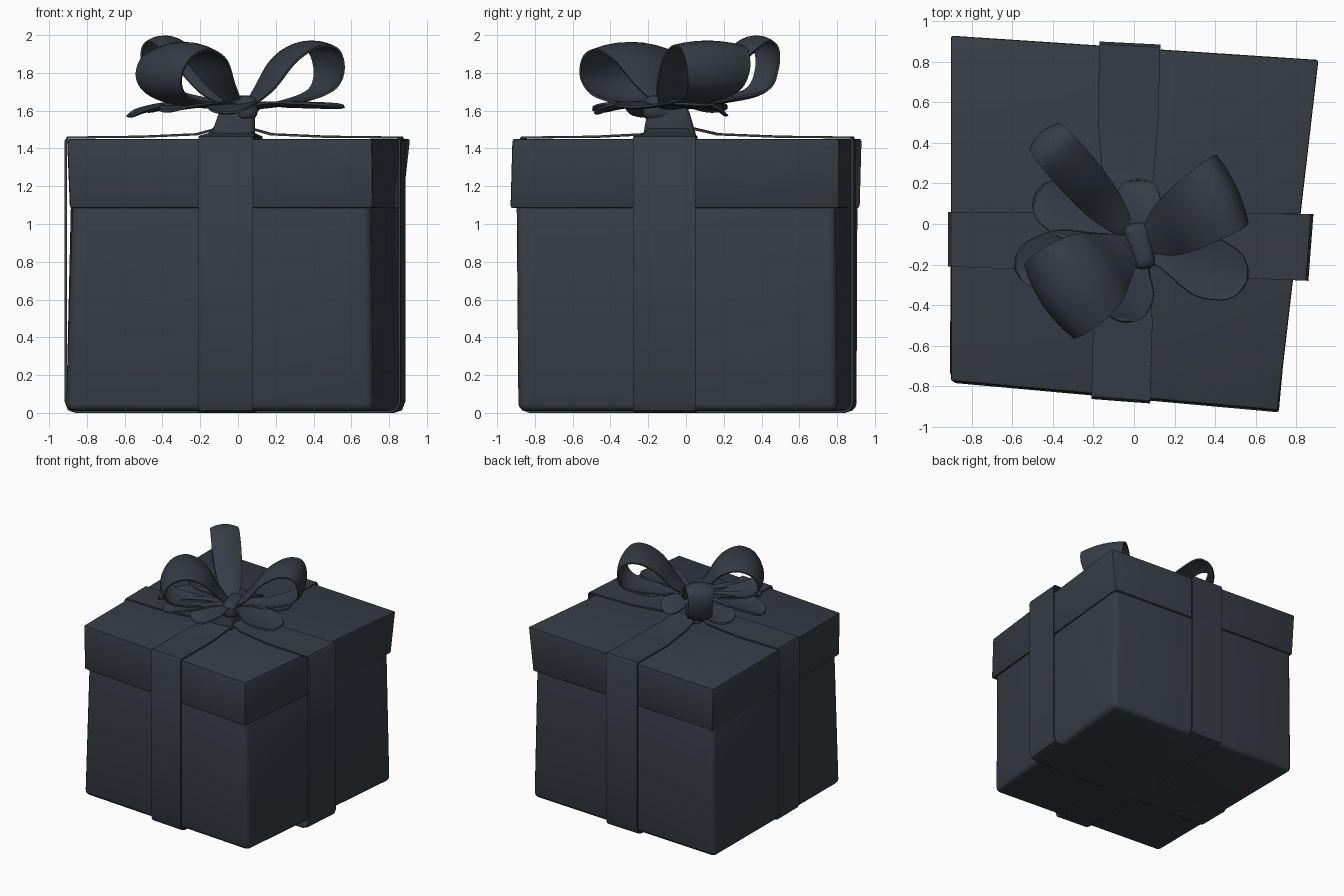
import bpy, bmesh, math
from mathutils import Vector

if "Cube" in bpy.data.objects:
    bpy.data.objects.remove(bpy.data.objects["Cube"], do_unlink=True)

COLOUR = (0.038, 0.046, 0.058, 1.0)
slate = bpy.data.materials.new("dark_slate")
slate.use_nodes = True
slate.diffuse_color = COLOUR
bsdf = slate.node_tree.nodes["Principled BSDF"]
bsdf.inputs["Base Color"].default_value = COLOUR
bsdf.inputs["Roughness"].default_value = 0.7


def finish(name, bm, thickness=0.0, bevel=0.0, segments=3):
    """Turn a bmesh into a named, shaded object."""
    bmesh.ops.recalc_face_normals(bm, faces=bm.faces)
    mesh = bpy.data.meshes.new(name)
    bm.to_mesh(mesh)
    bm.free()
    mesh.materials.append(slate)
    ob = bpy.data.objects.new(name, mesh)
    bpy.context.scene.collection.objects.link(ob)
    bpy.ops.object.select_all(action='DESELECT')
    ob.select_set(True)
    bpy.context.view_layer.objects.active = ob
    if thickness:
        mod = ob.modifiers.new("thickness", 'SOLIDIFY')
        mod.thickness = thickness
        mod.offset = 0
        bpy.ops.object.modifier_apply(modifier=mod.name)
    if bevel:
        mod = ob.modifiers.new("rounding", 'BEVEL')
        mod.width = bevel
        mod.segments = segments
        bpy.ops.object.modifier_apply(modifier=mod.name)
    bpy.ops.object.shade_smooth_by_angle(angle=math.radians(40))
    return ob


def prism(name, lower, z0, upper, z1, bevel, segments=3):
    """Solid between two four-cornered outlines."""
    bm = bmesh.new()
    a = [bm.verts.new((x, y, z0)) for x, y in lower]
    b = [bm.verts.new((x, y, z1)) for x, y in upper]
    bm.faces.new(a)
    bm.faces.new(b)
    for i in range(4):
        j = (i + 1) % 4
        bm.faces.new((a[i], a[j], b[j], b[i]))
    return finish(name, bm, bevel=bevel, segments=segments)


def sheet(name, rows, closed, thickness):
    """Ribbon surface through rows of points."""
    bm = bmesh.new()
    grid = [[bm.verts.new(p) for p in row] for row in rows]
    n = len(grid)
    for i in range(n if closed else n - 1):
        r, s = grid[i], grid[(i + 1) % n]
        for k in range(len(r) - 1):
            bm.faces.new((r[k], r[k + 1], s[k + 1], s[k]))
    return finish(name, bm, thickness=thickness)


def spline(points, steps=6):
    """Catmull-Rom curve through the points."""
    pts = [Vector(p) for p in points]
    pts = [pts[0]] + pts + [pts[-1]]
    out = []
    for i in range(1, len(pts) - 2):
        a, b, c, d = pts[i - 1:i + 3]
        for s in range(steps):
            t = s / steps
            out.append(0.5 * (2 * b + (c - a) * t + (2 * a - 5 * b + 4 * c - d) * t * t
                              + (3 * b - a - 3 * c + d) * t ** 3))
    return out + [pts[-1]]


def bow_ribbon(name, origin, angle, profile, cup, skew=0.0):
    """Sweep (reach, height, half width) along a direction, cupped across its width."""
    ang = math.radians(angle)
    out = Vector((math.cos(ang), math.sin(ang), 0))
    side = Vector((-out.y, out.x, 0))
    path = spline(profile)
    rows = []
    for i, p in enumerate(path):
        d = path[min(i + 1, len(path) - 1)] - path[max(i - 1, 0)]
        normal = Vector((-d.y * out.x, -d.y * out.y, d.x)).normalized()
        mid = Vector((origin[0], origin[1], 0)) + out * p.x + Vector((0, 0, p.y))
        row = []
        for k in range(7):
            t = k / 3 - 1
            row.append(mid + (side + out * skew) * (p.z * t)
                       + normal * (cup * p.z * (0.5 - t * t)))
        rows.append(row)
    return sheet(name, rows, False, 0.012)


# Box and flared lid, both slightly askew
prism("box_body",
      [(-0.90, 0.905), (0.88, 0.80), (0.715, -0.89), (-0.91, -0.77)], 0.01,
      [(-0.885, 0.91), (0.86, 0.79), (0.70, -0.90), (-0.875, -0.765)], 1.12, 0.04)
prism("box_lid",
      [(-0.89, 0.92), (0.87, 0.81), (0.715, -0.93), (-0.89, -0.785)], 1.085,
      [(-0.905, 0.93), (0.912, 0.81), (0.71, -0.92), (-0.905, -0.775)], 1.45, 0.012, 2)


def band(name, near, far, centre, half):
    """Flat ribbon around the box, pinched up towards the knot on top."""
    (n0, n1), (f0, f1) = [[Vector(p) for p in e] for e in (near, far)]
    mid = Vector(centre)
    rows = []

    def add(a, b, z):
        rows.append([(a.x, a.y, z), (b.x, b.y, z)])

    def wall(a, b, down):
        ca, cb = a.lerp(f0 if a is n0 else n0, 0.03), b.lerp(f1 if b is n1 else n1, 0.03)
        levels = [(ca, cb, 0.006), (a.lerp(ca, 0.3), b.lerp(cb, 0.3), 0.018),
                  (a, b, 0.06), (a, b, 1.44), (a.lerp(ca, 0.2), b.lerp(cb, 0.2), 1.458)]
        for lv in (reversed(levels) if down else levels):
            add(*lv)

    across = (n1 - n0).normalized() * half
    c0, c1 = mid - across, mid + across
    wall(n0, n1, False)
    for t, z in ((0.45, 1.462), (0.65, 1.475), (0.85, 1.52)):
        w = max(0, t - 0.45) / 0.55
        add(n0.lerp(f0, t / 2).lerp(c0, w), n1.lerp(f1, t / 2).lerp(c1, w), z)
    add(c0, c1, 1.56)
    for t, z in ((0.85, 1.52), (0.65, 1.475), (0.45, 1.462)):
        w = max(0, t - 0.45) / 0.55
        add(f0.lerp(n0, t / 2).lerp(c0, w), f1.lerp(n1, t / 2).lerp(c1, w), z)
    wall(f0, f1, True)
    return sheet(name, rows, True, 0.012)


band("ribbon_front_to_back", [(-0.21, -0.858), (0.08, -0.88)],
     [(-0.17, 0.895), (0.13, 0.88)], (-0.02, -0.09), 0.07)
band("ribbon_side_to_side", [(-0.912, -0.21), (-0.912, 0.06)],
     [(0.855, -0.28), (0.88, 0.05)], (-0.02, -0.09), 0.07)

# Knot and the gathered ribbon beneath it
prism("knot_neck",
      [(-0.15, 0.06), (0.09, 0.06), (0.09, -0.23), (-0.15, -0.23)], 1.45,
      [(-0.09, 0.01), (0.09, 0.01), (0.09, -0.20), (-0.09, -0.20)], 1.62, 0.03)
prism("bow_knot",
      [(-0.06, 0.0), (0.08, 0.02), (0.11, -0.22), (0.0, -0.24)], 1.55,
      [(-0.06, -0.01), (0.07, 0.01), (0.11, -0.21), (0.01, -0.23)], 1.68, 0.045, 4)

# Three raised bow loops
bow_ribbon("bow_loop_front_right", (0.0, -0.1), 214,
           [(0.0, 1.62, 0.05), (0.10, 1.74, 0.13), (0.20, 1.88, 0.20), (0.34, 1.94, 0.23),
            (0.47, 1.89, 0.23), (0.52, 1.77, 0.21), (0.45, 1.67, 0.17),
            (0.25, 1.63, 0.11), (0.0, 1.61, 0.04)], 0.16)
bow_ribbon("bow_loop_back_left", (0.05, -0.1), 32,
           [(0.0, 1.62, 0.04), (0.10, 1.72, 0.12), (0.22, 1.87, 0.16), (0.36, 1.95, 0.18),
            (0.48, 1.93, 0.19), (0.52, 1.81, 0.18), (0.46, 1.70, 0.15),
            (0.25, 1.64, 0.10), (0.0, 1.61, 0.04)], 0.12, 0.12)
bow_ribbon("bow_loop_back_right", (-0.03, -0.04), 131,
           [(0.0, 1.62, 0.04), (0.16, 1.71, 0.09), (0.34, 1.86, 0.11), (0.52, 1.975, 0.11),
            (0.62, 1.94, 0.10), (0.63, 1.82, 0.09), (0.55, 1.70, 0.09),
            (0.28, 1.65, 0.08), (0.0, 1.61, 0.04)], 0.25)

# Flat lower petals: angle, reach, half width, tip height
petals = {
    "petal_back_right": (155, 0.56, 0.14, 1.60),
    "petal_right": (192, 0.62, 0.14, 1.575),
    "petal_front_right": (222, 0.55, 0.13, 1.60),
    "petal_front": (258, 0.40, 0.13, 1.59),
    "petal_front_left": (-20, 0.57, 0.15, 1.62),
    "petal_back_left": (25, 0.45, 0.12, 1.63),
    "petal_back": (90, 0.31, 0.11, 1.58),
}
for name, (angle, reach, half, tip) in petals.items():
    bow_ribbon(name, (0.02, -0.09), angle,
               [(0.0, 1.61, 0.04), (reach * 0.3, 1.635, half * 0.6),
                (reach * 0.6, 1.63, half), (reach * 0.85, (1.63 + tip) / 2, half * 0.85),
                (reach * 0.96, tip, half * 0.5), (reach, tip, half * 0.1)], -0.15)
